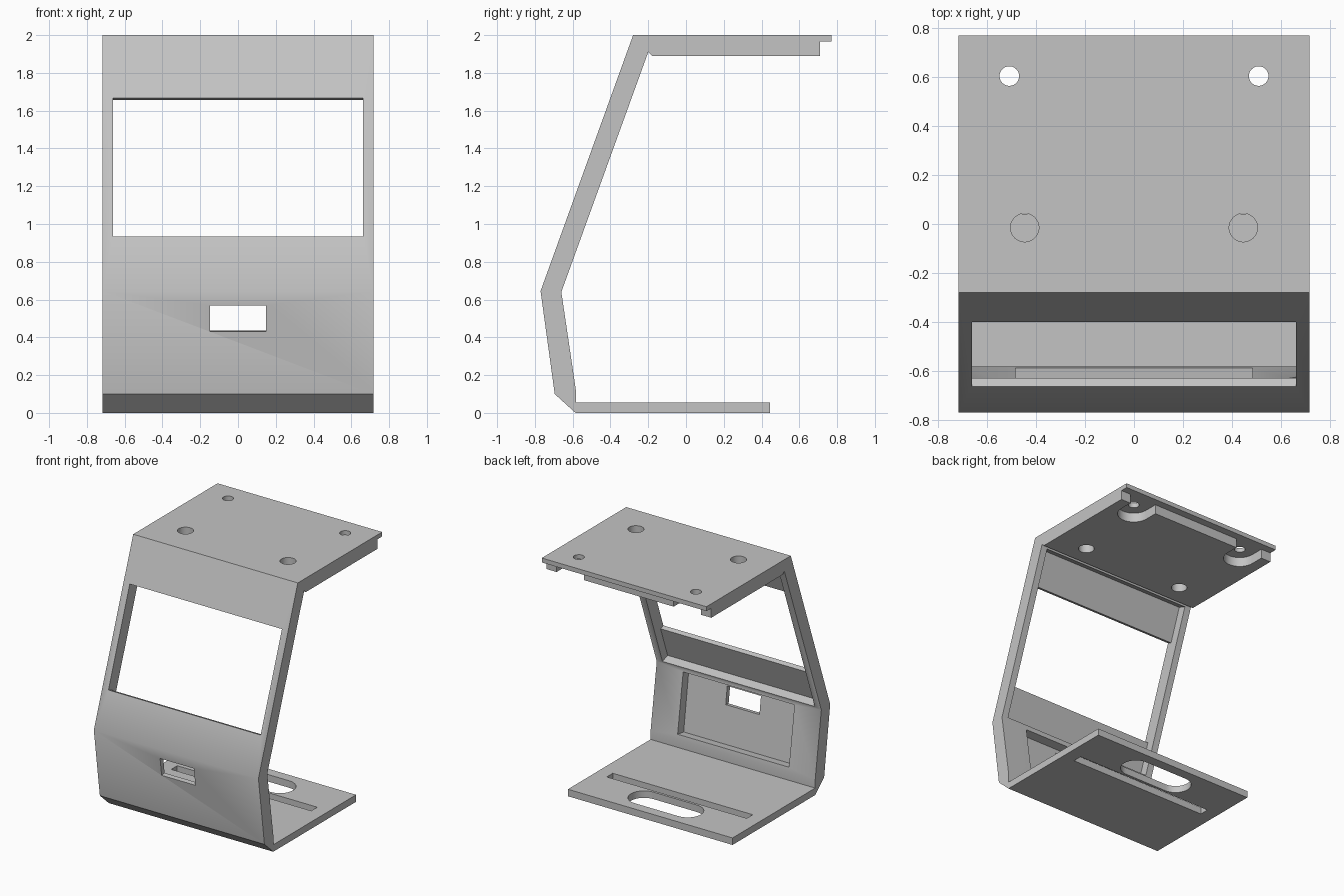
import bpy, bmesh, math
from mathutils import Vector

if "Cube" in bpy.data.objects:
    bpy.data.objects.remove(bpy.data.objects["Cube"])

grey = bpy.data.materials.new("light_grey")
grey.diffuse_color = (0.55, 0.55, 0.55, 1)
grey.use_nodes = True
grey.node_tree.nodes["Principled BSDF"].inputs["Base Color"].default_value = grey.diffuse_color


def prism(name, points, start, depth):
    """Extrude a closed 3D outline along a vector."""
    bm = bmesh.new()
    face = bm.faces.new([bm.verts.new(p) for p in points])
    ext = bmesh.ops.extrude_face_region(bm, geom=[face])
    verts = [g for g in ext["geom"] if isinstance(g, bmesh.types.BMVert)]
    bmesh.ops.translate(bm, verts=verts, vec=depth)
    bmesh.ops.translate(bm, verts=bm.verts, vec=start)
    bmesh.ops.recalc_face_normals(bm, faces=bm.faces)
    mesh = bpy.data.meshes.new(name)
    bm.to_mesh(mesh)
    bm.free()
    obj = bpy.data.objects.new(name, mesh)
    bpy.context.collection.objects.link(obj)
    return obj


def side_prism(name, yz, half):
    return prism(name, [(0, y, z) for y, z in yz], (-half, 0, 0), (2 * half, 0, 0))


def plan_prism(name, xy, z0, z1):
    return prism(name, [(x, y, 0) for x, y in xy], (0, 0, z0), (0, 0, z1 - z0))


def arc(cx, cy, r, a0, a1, n):
    return [(cx + r * math.cos(math.radians(a0 + (a1 - a0) * i / n)),
             cy + r * math.sin(math.radians(a0 + (a1 - a0) * i / n))) for i in range(n + 1)]


def circle(cx, cy, r, n=40):
    return arc(cx, cy, r, 0, 360, n)[:-1]


# Bent shell: side outline extruded across the width
bend = Vector((-0.77, 0.645))
top_front = Vector((-0.28, 2.0))
low_front = Vector((-0.695, 0.10))
body = side_prism("bent_stand", [
    top_front, (0.77, 2.0), (0.77, 1.965), (0.71, 1.965), (0.71, 1.89),
    (-0.18, 1.89), (-0.20, 1.91), (-0.66, 0.64), (-0.583, 0.12), (-0.583, 0.055),
    (0.445, 0.055), (0.445, 0), (-0.585, 0), low_front, bend], 0.717)
body.data.materials.append(grey)


def panel_cut(name, end, s0, s1, d0, d1, half):
    """Box aligned to a front panel: s runs from the bend, d runs inward."""
    u = (end - bend).normalized()
    n = Vector((u.y, -u.x))
    if n.x < 0:
        n = -n
    corners = [(s0, d0), (s1, d0), (s1, d1), (s0, d1)]
    return side_prism(name, [bend + u * s + n * d for s, d in corners], half)


cutters = [
    # screen window and the recess behind it
    panel_cut("screen_recess", top_front, 0.05, 1.365, 0.037, 0.2, 0.663),
    panel_cut("screen_window", top_front, 0.3085, 1.088, -0.1, 0.1, 0.663),
    # lower panel pocket and its small opening
    panel_cut("lower_pocket", low_front, 0.04, 0.51, 0.037, 0.16, 0.485),
    panel_cut("small_opening", low_front, 0.076, 0.217, -0.1, 0.1, 0.147),
    # slots in the base plate
    plan_prism("base_slot", [(-0.61, 0.04), (0.61, 0.04), (0.61, 0.115), (-0.61, 0.115)], -0.1, 0.2),
    plan_prism("base_oblong", arc(0.19, 0.25, 0.115, -90, 90, 20)
               + arc(-0.19, 0.25, 0.115, 90, 270, 20), -0.1, 0.2),
]
# holes and open counterbores in the top plate
for s in (-1, 1):
    cutters += [
        plan_prism("counterbore", arc(s * 0.51, 0.605, 0.12, 180, 360, 24)
                   + [(s * 0.51 + 0.12, 0.9), (s * 0.51 - 0.12, 0.9)], 1.8, 1.965),
        plan_prism("small_hole", circle(s * 0.51, 0.605, 0.04), 1.8, 2.1),
        plan_prism("large_hole", circle(s * 0.447, -0.015, 0.058), 1.8, 2.1),
    ]

bpy.context.view_layer.objects.active = body
body.select_set(True)
for cutter in cutters:
    mod = body.modifiers.new(cutter.name, "BOOLEAN")
    mod.operation = "DIFFERENCE"
    mod.solver = "EXACT"
    mod.object = cutter
    bpy.ops.object.modifier_apply(modifier=mod.name)
    bpy.data.objects.remove(cutter)

# soft shading across the shallow bend, crisp elsewhere
for poly in body.data.polygons:
    poly.material_index = 0
bpy.ops.object.shade_smooth_by_angle(angle=math.radians(30))
